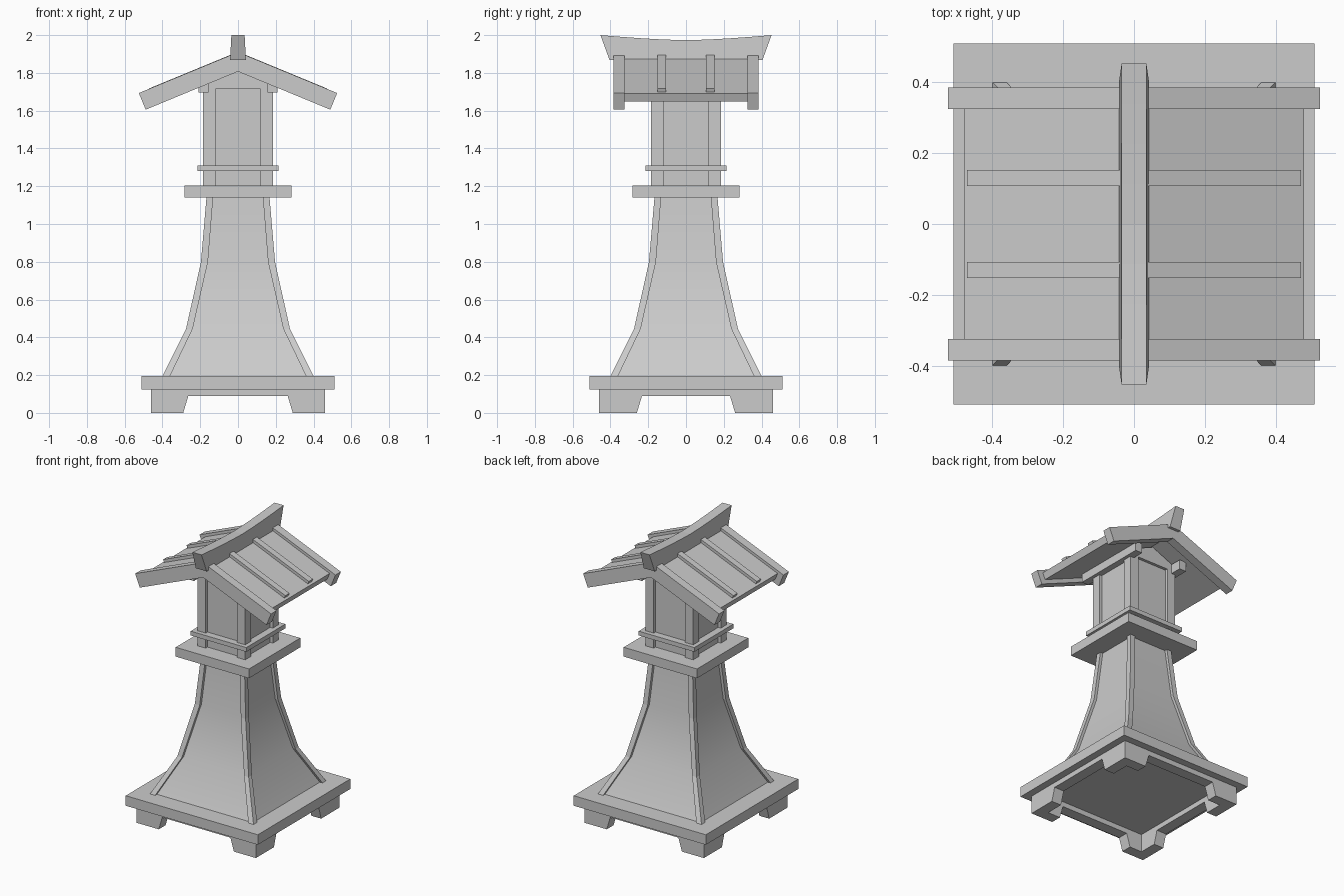
import bpy
import bmesh
import math

if "Cube" in bpy.data.objects:
    bpy.data.objects.remove(bpy.data.objects["Cube"])


def finish(bm, name):
    bmesh.ops.recalc_face_normals(bm, faces=bm.faces)
    me = bpy.data.meshes.new(name)
    bm.to_mesh(me)
    bm.free()
    ob = bpy.data.objects.new(name, me)
    bpy.context.collection.objects.link(ob)
    return ob


def loft(name, rings):
    """Skin a stack of equal-length vertex rings and cap both ends."""
    bm = bmesh.new()
    rows = [[bm.verts.new(p) for p in ring] for ring in rings]
    n = len(rows[0])
    for a, b in zip(rows, rows[1:]):
        for i in range(n):
            j = (i + 1) % n
            bm.faces.new((a[i], a[j], b[j], b[i]))
    bm.faces.new(rows[0])
    bm.faces.new(rows[-1])
    return finish(bm, name)


def rect(x0, x1, y0, y1, z):
    return [(x0, y0, z), (x1, y0, z), (x1, y1, z), (x0, y1, z)]


def box(name, x0, x1, y0, y1, z0, z1):
    return loft(name, [rect(x0, x1, y0, y1, z0), rect(x0, x1, y0, y1, z1)])


def slab(name, h, z0, z1):
    return box(name, -h, h, -h, h, z0, z1)


def prism_y(name, profile, y0, y1):
    return loft(name, [[(x, y, z) for x, z in profile] for y in (y0, y1)])


def prism_x(name, profile, x0, x1):
    return loft(name, [[(x, y, z) for y, z in profile] for x in (x0, x1)])


def apron(half, foot):
    """Apron board outline with a tapered opening between two feet."""
    pts = [(half, 0.125), (half, 0), (foot, 0), (foot - 0.027, 0.09)]
    return pts + [(-a, z) for a, z in reversed(pts)]


CORNERS = [(sx, sy) for sx in (-1, 1) for sy in (-1, 1)]

# Footed base
for s in (-1, 1):
    prism_y("front_apron" if s < 0 else "back_apron", apron(0.46, 0.29), s * 0.385, s * 0.46)
    prism_x("side_apron", apron(0.385, 0.26), s * 0.385, s * 0.46)
slab("base_slab", 0.51, 0.125, 0.195)

# Flared pedestal with corner posts
flare = [(0.40, 0.36, 0.195), (0.275, 0.24, 0.445), (0.196, 0.159, 0.80), (0.167, 0.132, 1.14)]
body = loft("pedestal_body", [rect(-o + 0.02, o - 0.02, -o + 0.02, o - 0.02, z) for o, i, z in flare])
bpy.context.view_layer.objects.active = body
body.select_set(True)
bpy.ops.object.shade_smooth_by_angle(angle=math.radians(30))
for sx, sy in CORNERS:
    loft("pedestal_post", [rect(sx * i, sx * o, sy * i, sy * o, z) for o, i, z in flare])
slab("pedestal_cap", 0.283, 1.14, 1.205)

# Lantern chamber
slab("chamber_walls", 0.165, 1.205, 1.715)
for sx, sy in CORNERS:
    box("chamber_post", sx * 0.12, sx * 0.185, sy * 0.12, sy * 0.185, 1.205, 1.715)
slab("chamber_rail", 0.215, 1.28, 1.31)
prism_y("gable_block", [(-0.185, 1.715), (0.185, 1.715), (0.185, 1.75), (0, 1.83), (-0.185, 1.75)],
        -0.185, 0.185)
for s in (-1, 1):
    box("purlin", s * 0.155, s * 0.208, -0.265, 0.265, 1.695, 1.76)

# Gabled roof
SLOPE = 0.413
COS = math.cos(math.atan(SLOPE))
SIN = math.sin(math.atan(SLOPE))


def chevron(apex, reach, thick):
    """Bent roof outline with ends cut square to the slope."""
    ze = apex - SLOPE * reach
    xi, zi = reach - thick * SIN, ze - thick * COS
    return [(-reach, ze), (0, apex), (reach, ze), (xi, zi), (0, apex - thick / COS), (-xi, zi)]


prism_y("roof_panels", chevron(1.89, 0.48, 0.048), -0.33, 0.33)
for s in (-1, 1):
    prism_y("bargeboard", chevron(1.91, 0.525, 0.095), s * 0.325, s * 0.385)
    prism_y("roof_batten", chevron(1.912, 0.472, 0.03), s * 0.107, s * 0.152)

# Ridge beam, sagging in the middle and flared at the ends
ridge = []
for t in [-1, -0.75, -0.5, -0.25, 0, 0.25, 0.5, 0.75, 1]:
    top_y, low_y, top_z = t * 0.453, t * 0.405, 1.973 + 0.027 * abs(t) ** 1.5
    ridge.append([(-0.042, low_y, 1.868), (0.042, low_y, 1.868),
                  (0.035, top_y, top_z), (-0.035, top_y, top_z)])
loft("ridge_beam", ridge)
